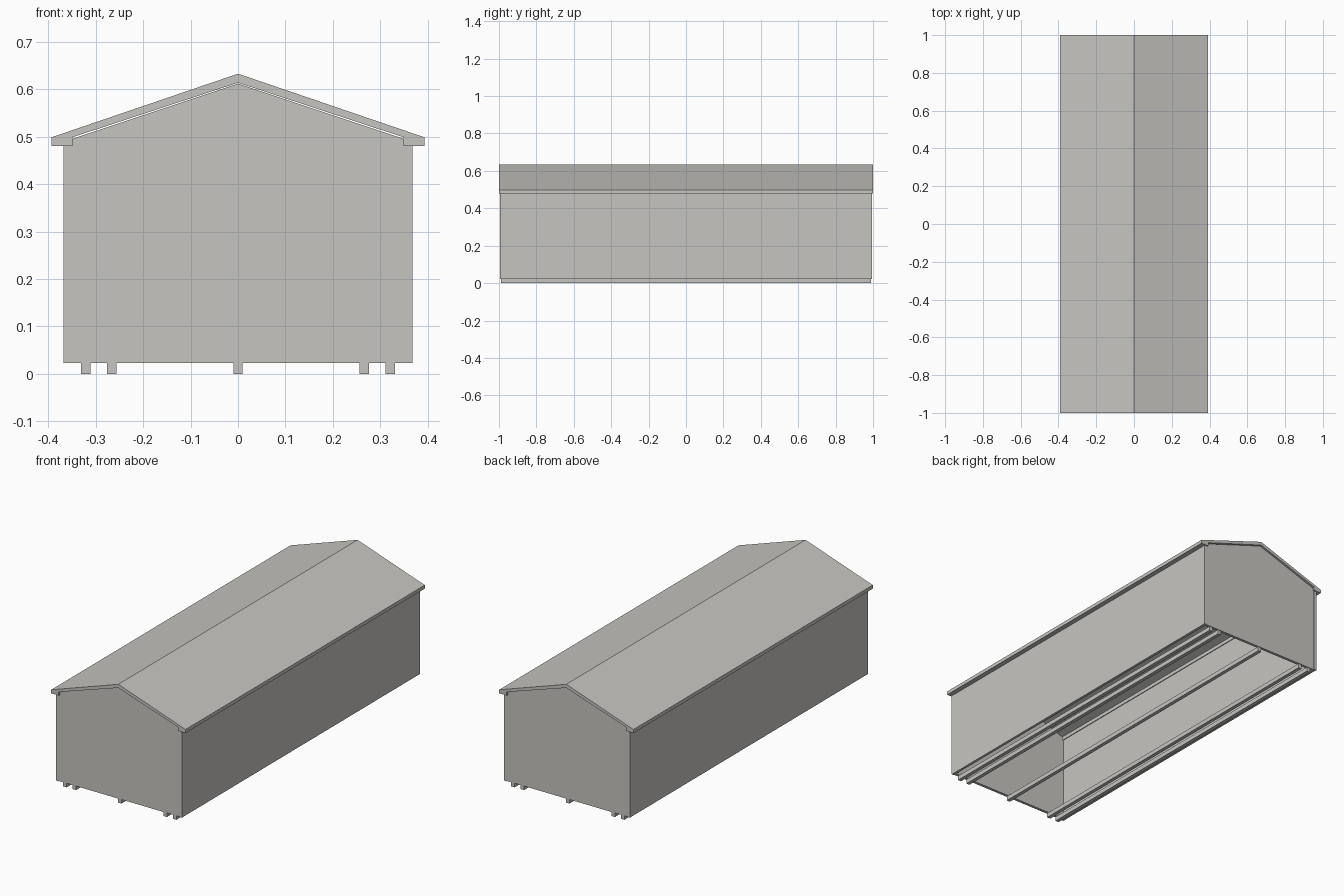
import bpy, bmesh

if "Cube" in bpy.data.objects:
    bpy.data.objects.remove(bpy.data.objects["Cube"])

grey = bpy.data.materials.new("warm light grey")
grey.diffuse_color = (0.57, 0.56, 0.53, 1)
grey.use_nodes = True
grey.node_tree.nodes["Principled BSDF"].inputs["Base Color"].default_value = grey.diffuse_color


def prism(name, profile, y0, y1):
    """Extrude an x-z profile along y."""
    bm = bmesh.new()
    face = bm.faces.new([bm.verts.new((x, y0, z)) for x, z in profile])
    ext = bmesh.ops.extrude_face_region(bm, geom=[face])
    for v in ext["geom"]:
        if isinstance(v, bmesh.types.BMVert):
            v.co.y = y1
    bmesh.ops.recalc_face_normals(bm, faces=bm.faces)
    mesh = bpy.data.meshes.new(name)
    bm.to_mesh(mesh)
    bm.free()
    mesh.materials.append(grey)
    ob = bpy.data.objects.new(name, mesh)
    bpy.context.collection.objects.link(ob)
    return ob


def box(name, x0, x1, y0, y1, z0, z1):
    return prism(name, [(x0, z0), (x1, z0), (x1, z1), (x0, z1)], y0, y1)


BASE = 0.023

# Gabled roof with hollow underside and boxed eaves
prism("roof", [(-0.393, 0.48), (-0.393, 0.499), (0, 0.633), (0.393, 0.499),
               (0.393, 0.48), (0.349, 0.48), (0.349, 0.499), (0, 0.614),
               (-0.349, 0.499), (-0.349, 0.48)], -1, 1)

# Gable end walls (bottom is open between them)
gable = [(-0.353, BASE), (0.353, BASE), (0.353, 0.48), (0.348, 0.496),
         (0, 0.612), (-0.348, 0.496), (-0.353, 0.48)]
prism("front_wall", gable, -0.991, -0.976)
prism("back_wall", gable, 0.976, 0.991)

# Side walls and corner trim
for s, side in ((-1, "left"), (1, "right")):
    a, b = sorted((s * 0.353, s * 0.367))
    box(side + "_wall", a, b, -0.976, 0.976, BASE, 0.482)
    a, b = sorted((s * 0.353, s * 0.368))
    for t, end in ((-1, "front"), (1, "back")):
        c, d = sorted((t * 0.976, t * 0.994))
        box(f"{end}_{side}_corner_trim", a, b, c, d, BASE, 0.482)

# Ground runners
for i, x in enumerate((-0.321, -0.266, 0, 0.266, 0.321)):
    box(f"runner_{i + 1}", x - 0.01, x + 0.01, -0.988, 0.988, 0, BASE)
